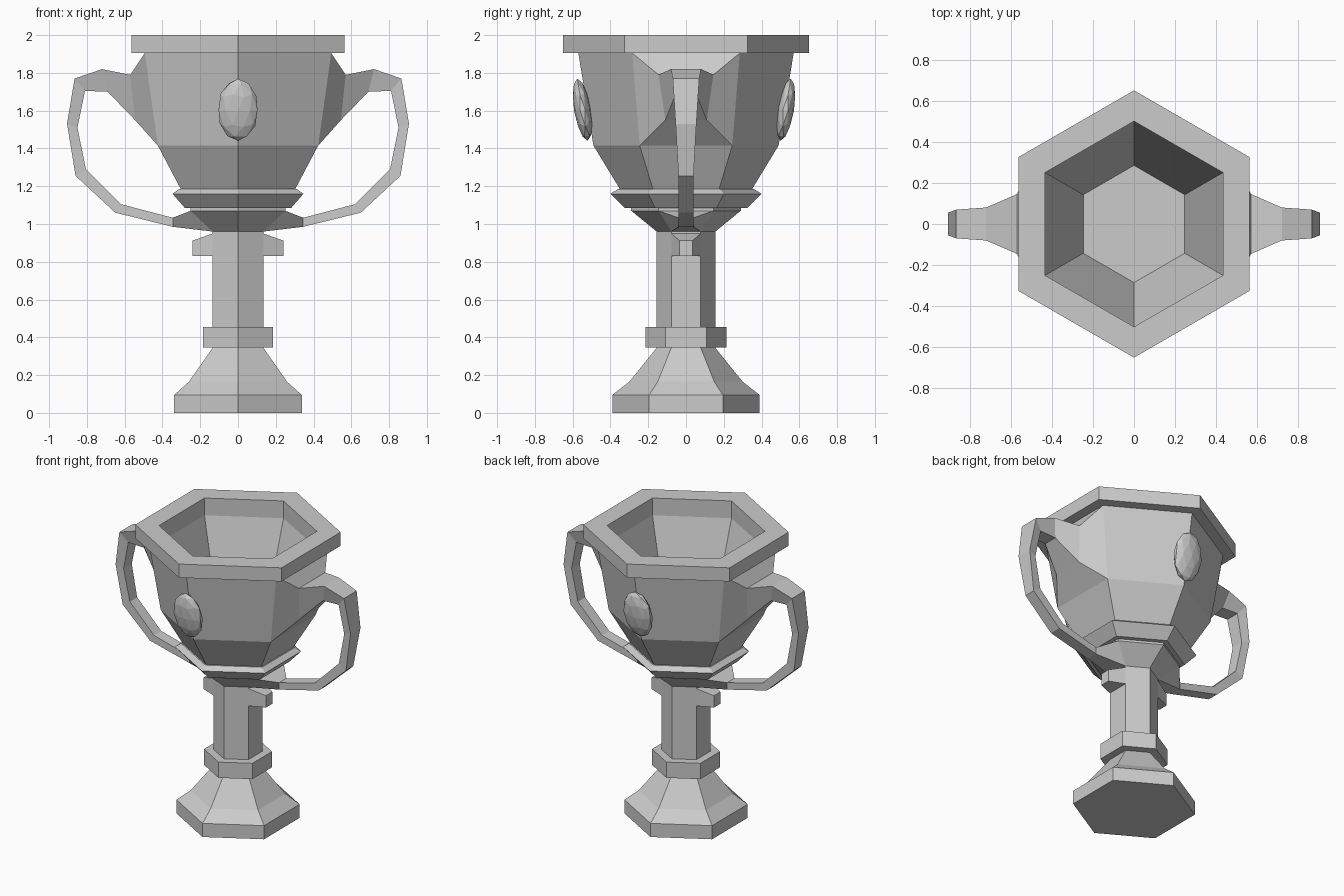
import bpy, bmesh, math
from mathutils import Matrix

if "Cube" in bpy.data.objects:
    bpy.data.objects.remove(bpy.data.objects["Cube"])


def finish(bm, name):
    bmesh.ops.recalc_face_normals(bm, faces=bm.faces[:])
    me = bpy.data.meshes.new(name)
    bm.to_mesh(me)
    bm.free()
    ob = bpy.data.objects.new(name, me)
    bpy.context.collection.objects.link(ob)
    return ob


def hex_lathe(name, profile, open_tiers=()):
    """Six-sided turned part; open_tiers lose their +x/-x faces where handles grow out."""
    bm = bmesh.new()
    rings = []
    for r, z in profile:
        angles = [math.radians(30 + 60 * i) for i in range(6)]
        rings.append([bm.verts.new((r * math.cos(a), r * math.sin(a), z)) for a in angles])
    for t, (a, b) in enumerate(zip(rings, rings[1:])):
        for i in range(6):
            if t in open_tiers and i in (2, 5):
                continue
            j = (i + 1) % 6
            bm.faces.new((a[i], a[j], b[j], b[i]))
    bm.faces.new(rings[0])
    bm.faces.new(rings[-1])
    return finish(bm, name)


def loft(name, sections, cap_end=False):
    """Four-cornered sections (x, z, half width) outer then inner, mirrored in x."""
    bm = bmesh.new()
    rings = []
    for (xo, zo, wo), (xi, zi, wi) in sections:
        pts = [(xo, -wo, zo), (xo, wo, zo), (xi, wi, zi), (xi, -wi, zi)]
        rings.append([bm.verts.new(p) for p in pts])
    for a, b in zip(rings, rings[1:]):
        for i in range(4):
            j = (i + 1) % 4
            bm.faces.new((a[i], a[j], b[j], b[i]))
    if cap_end:
        bm.faces.new(rings[-1])
    ob = finish(bm, name)
    mirror = ob.modifiers.new("Mirror", 'MIRROR')
    mirror.use_mirror_merge = False
    return ob


C = math.cos(math.pi / 6)   # hexagon corner radius -> flat side distance

# foot, collar and stem
hex_lathe("foot", [(.39, 0), (.39, .095), (.30, .165), (.155, .345)])
hex_lathe("collar", [(.215, .345), (.215, .455)])
hex_lathe("stem", [(.155, .45), (.155, .96)])

# flared cup base, ring and hollow bowl with its rim
hex_lathe("cup_base", [(.155, .96), (.29, 1.07), (.29, 1.09)], open_tiers=(0,))
hex_lathe("cup_ring", [(.325, 1.085), (.40, 1.16), (.36, 1.185)])
hex_lathe("bowl", [(.35, 1.185), (.49, 1.415), (.57, 1.905), (.65, 1.905), (.65, 2),
                   (.50, 2), (.50, 1.88), (.285, 1.22)], open_tiers=(1,))

# handles grow from the bowl sides and curl back into the cup base
loft("handles", [
    ((.57 * C, 1.905, .285), (.49 * C, 1.415, .245)),
    ((.57, 1.79, .145), (.545, 1.55, .11)),
    ((.72, 1.82, .08), (.69, 1.70, .05)),
    ((.865, 1.77, .07), (.81, 1.705, .05)),
    ((.905, 1.53, .055), (.85, 1.51, .045)),
    ((.86, 1.255, .04), (.805, 1.29, .04)),
    ((.65, 1.06, .04), (.62, 1.105, .04)),
    ((.345, .985, .04), (.345, 1.033, .04)),
    ((.155 * C, .96, .0775), (.29 * C, 1.07, .145)),
])

# small tapered brackets on the stem
loft("stem_brackets", [((.155 * C, .95, .0775), (.155 * C, .83, .0775)),
                       ((.24, .912, .035), (.24, .83, .035))], cap_end=True)

# faceted oval gems on the front and back edges of the bowl
for name, y, tilt in (("front_gem", -.548, 9.5), ("back_gem", .527, -9.5)):
    bm = bmesh.new()
    bmesh.ops.create_icosphere(bm, subdivisions=2, radius=1)
    m = (Matrix.Translation((0, y, 1.605)) @ Matrix.Rotation(math.radians(tilt), 4, 'X')
         @ Matrix.Diagonal((.108, .045, .166, 1)))
    bm.transform(m)
    finish(bm, name)
